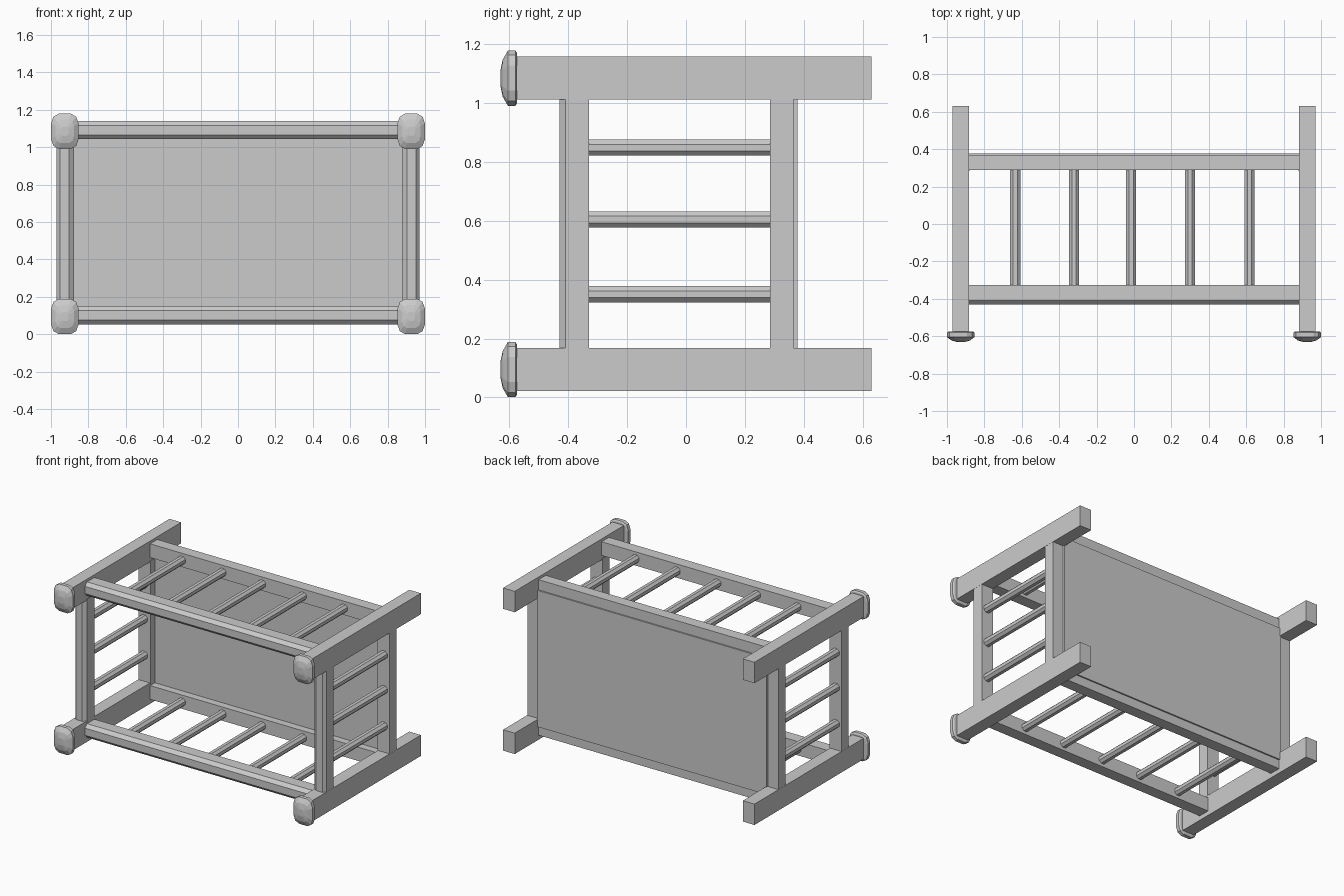
import bpy, bmesh, math
from mathutils import Vector

if "Cube" in bpy.data.objects:
    bpy.data.objects.remove(bpy.data.objects["Cube"])


def loft(name, rings):
    """Skin a list of equal-length point rings and cap both ends."""
    bm = bmesh.new()
    vs = [[bm.verts.new(p) for p in r] for r in rings]
    n = len(vs[0])
    for a, b in zip(vs, vs[1:]):
        for i in range(n):
            j = (i + 1) % n
            bm.faces.new((a[i], a[j], b[j], b[i]))
    bm.faces.new(vs[0])
    bm.faces.new(vs[-1])
    bmesh.ops.recalc_face_normals(bm, faces=bm.faces)
    me = bpy.data.meshes.new(name)
    bm.to_mesh(me)
    bm.free()
    ob = bpy.data.objects.new(name, me)
    bpy.context.collection.objects.link(ob)
    return ob


def prism(name, profile, axis, lo, hi):
    """Extrude a 2D profile (remaining axes in xyz order) along an axis."""
    def ring(t):
        pts = []
        for p in profile:
            c = list(p)
            c.insert(axis, t)
            pts.append(Vector(c))
        return pts
    return loft(name, [ring(lo), ring(hi)])


def box(name, x, y, z):
    return prism(name, [(x[0], y[0]), (x[1], y[0]), (x[1], y[1]), (x[0], y[1])], 2, *z)


def octagon(a, b, width):
    r = width / 2 / math.cos(math.pi / 8)
    return [(a + r * math.cos(math.pi * (i + .5) / 4),
             b + r * math.sin(math.pi * (i + .5) / 4)) for i in range(8)]


def cushion(x, y, z, rx, rz, n=12):
    """Rounded-rectangle ring for the knobs."""
    pts = []
    for i in range(n):
        t = 2 * math.pi * (i + .5) / n
        c, s = math.cos(t), math.sin(t)
        pts.append(Vector((x + rx * math.copysign(abs(c) ** .6, c), y,
                           z + rz * math.copysign(abs(s) ** .6, s))))
    return pts


levels = {"lower": 0.095, "upper": 1.085}
sides = {"left": -1, "right": 1}

# Long posts with faceted knobs at their front ends
for lv, z in levels.items():
    for sd, s in sides.items():
        x = s * 0.926
        box(f"{lv}_{sd}_post", (x - .045, x + .045), (-.59, .631), (z - .073, z + .073))
        loft(f"{lv}_{sd}_knob", [cushion(x, y, z, rx, rz) for y, rx, rz in (
            (-.574, .066, .087), (-.58, .075, .096), (-.605, .075, .096),
            (-.623, .05, .064), (-.631, .02, .025))])

# Horizontal rails: chamfered at the front, plain at the back, rods between
for lv, z in levels.items():
    c = z + .006
    prism(f"{lv}_front_rail",
          [(-.326, c + .048), (-.408, c + .048), (-.43, c + .025),
           (-.43, c - .025), (-.408, c - .048), (-.326, c - .048)], 0, -.885, .885)
    box(f"{lv}_back_rail", (-.885, .885), (.288, .368), (c - .048, c + .048))
    for i, x in enumerate((-.635, -.32, -.015, .30, .617)):
        prism(f"{lv}_rod_{i + 1}", octagon(x, c, .054), 1, -.335, .295)

# Upright stiles and the three rods on each side
for sd, s in sides.items():
    prism(f"{sd}_front_stile",
          [(s * .97, -.33), (s * .97, -.41), (s * .952, -.43),
           (s * .903, -.43), (s * .878, -.41), (s * .878, -.33)], 2, .16, 1.02)
    box(f"{sd}_back_stile", sorted((s * .878, s * .97)), (.286, .366), (.16, 1.02))
    for i, z in enumerate((.351, .605, .849)):
        prism(f"{sd}_side_rod_{i + 1}", octagon(s * .926, z, .055), 1, -.335, .295)

# Solid panel, slightly proud of the back frame
box("back_panel", (-.888, .888), (.34, .378), (.115, 1.068))
